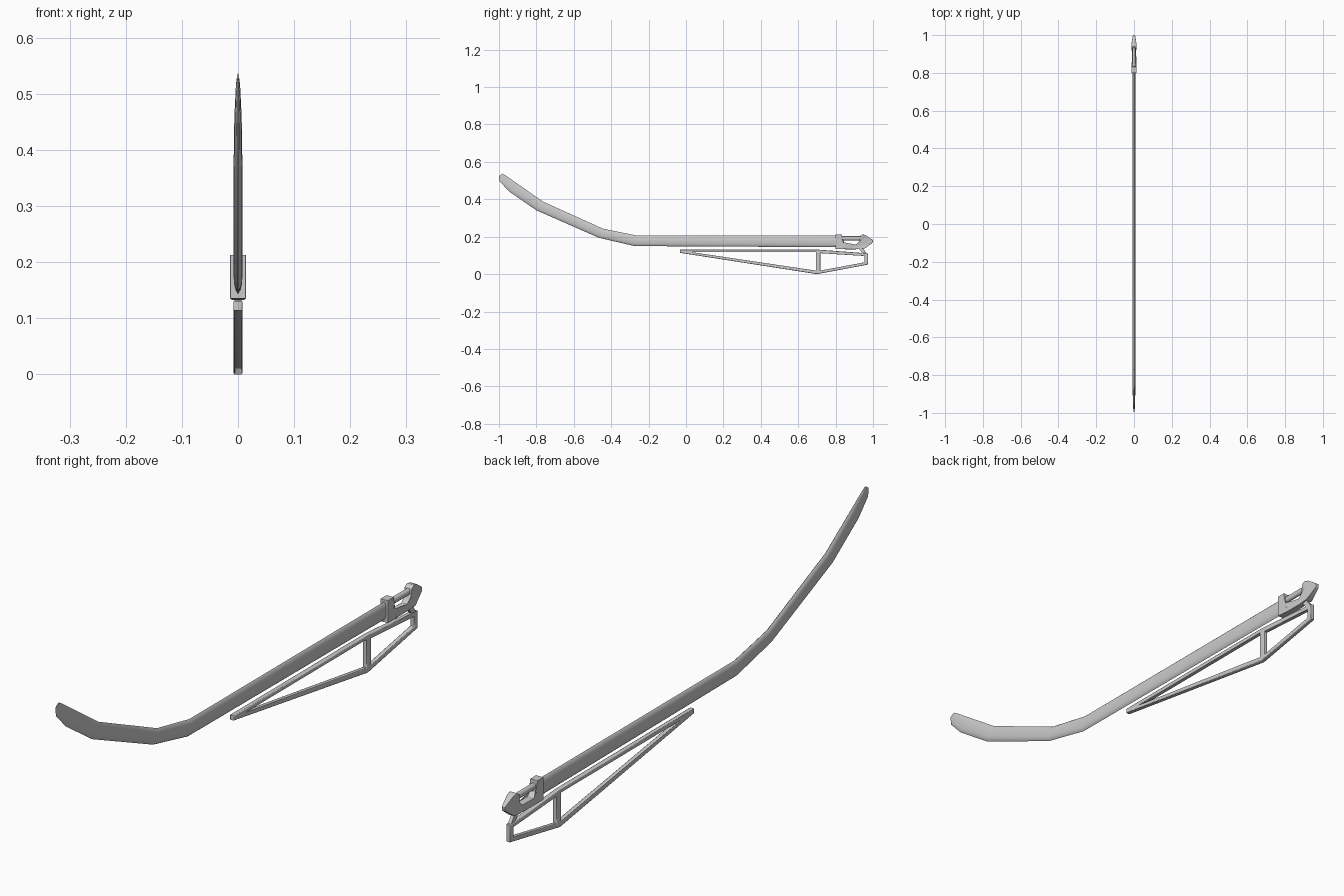
import bpy, bmesh, math
from mathutils import Vector

if "Cube" in bpy.data.objects:
    bpy.data.objects.remove(bpy.data.objects["Cube"])


def finish(name, bm, angle=40, bevel=0):
    bmesh.ops.recalc_face_normals(bm, faces=bm.faces[:])
    me = bpy.data.meshes.new(name)
    bm.to_mesh(me)
    bm.free()
    ob = bpy.data.objects.new(name, me)
    bpy.context.collection.objects.link(ob)
    if bevel:
        m = ob.modifiers.new("soft_edges", 'BEVEL')
        m.width, m.segments = bevel, 2
        m.limit_method, m.angle_limit = 'ANGLE', math.radians(40)
    bpy.ops.object.select_all(action='DESELECT')
    bpy.context.view_layer.objects.active = ob
    ob.select_set(True)
    bpy.ops.object.shade_smooth_by_angle(angle=math.radians(angle))
    return ob


def loft(name, stations, sides=12):
    """Oval tube through (top y, top z, bottom y, bottom z, half width)."""
    bm = bmesh.new()
    rings = []
    for ty, tz, by, bz, w in stations:
        top, bot = Vector((0, ty, tz)), Vector((0, by, bz))
        mid, half = (top + bot) / 2, (top - bot) / 2
        angles = [2 * math.pi * i / sides for i in range(sides)]
        rings.append([bm.verts.new(mid + half * math.cos(a) + Vector((w * math.sin(a), 0, 0)))
                      for a in angles])
    for a, b in zip(rings, rings[1:]):
        for i in range(sides):
            j = (i + 1) % sides
            bm.faces.new((a[i], a[j], b[j], b[i]))
    bm.faces.new(rings[0])
    bm.faces.new(rings[-1])
    return finish(name, bm, 50)


def plate(name, points, bevel=0):
    """Side profile of (y, z, half width) points, mirrored across x."""
    bm = bmesh.new()
    left = [bm.verts.new((-w, y, z)) for y, z, w in points]
    right = [bm.verts.new((w, y, z)) for y, z, w in points]
    n = len(points)
    caps = [bm.faces.new(left), bm.faces.new(right)]
    for i in range(n):
        j = (i + 1) % n
        bm.faces.new((left[i], left[j], right[j], right[i]))
    if len({p[2] for p in points}) > 1:
        bmesh.ops.triangulate(bm, faces=caps)
    return finish(name, bm, 40, bevel)


# Long curved boom, thin oval in section
loft("boom", [
    (-0.980, 0.537, -1.000, 0.524, 0.0015),
    (-0.962, 0.526, -0.996, 0.495, 0.004),
    (-0.895, 0.479, -0.943, 0.440, 0.0065),
    (-0.765, 0.388, -0.800, 0.341, 0.008),
    (-0.444, 0.243, -0.465, 0.194, 0.008),
    (-0.267, 0.207, -0.275, 0.150, 0.008),
    (0.815, 0.206, 0.815, 0.144, 0.008),
])

# End bracket: collar, lower jaw and pointed head
plate("end_bracket", [
    (0.800, 0.135, 0.014), (0.800, 0.213, 0.014), (0.833, 0.213, 0.014),
    (0.836, 0.172, 0.014), (0.850, 0.158, 0.012), (0.910, 0.158, 0.011),
    (0.926, 0.172, 0.013), (0.932, 0.204, 0.014), (0.944, 0.212, 0.014),
    (0.962, 0.208, 0.012), (1.000, 0.182, 0.006), (0.998, 0.168, 0.006),
    (0.955, 0.136, 0.012), (0.910, 0.133, 0.011), (0.850, 0.133, 0.012),
], 0.002)

# Pin joining the collar and head
loft("bracket_pin", [(0.825, 0.203, 0.825, 0.180, 0.009),
                     (0.945, 0.203, 0.945, 0.180, 0.009)])

# Short link down to the truss
plate("truss_link", [(y, z, 0.006) for y, z in
                     ((0.922, 0.140), (0.945, 0.140), (0.968, 0.108), (0.945, 0.108))])

# Flat truss frame with two triangular openings
W, B = 0.008, 0.0025
outlines = [
    [(-0.033, 0.114), (-0.033, 0.131), (0.705, 0.131), (0.973, 0.111),
     (0.973, 0.051), (0.700, 0.000)],
    [(0.035, 0.117), (0.694, 0.019), (0.694, 0.117)],
    [(0.718, 0.112), (0.954, 0.097), (0.954, 0.063), (0.718, 0.019)],
]
cu = bpy.data.curves.new("truss_frame", 'CURVE')
cu.dimensions, cu.fill_mode = '2D', 'BOTH'
cu.extrude, cu.bevel_depth, cu.offset, cu.bevel_resolution = W - B, B, -B, 1
for pts in outlines:
    sp = cu.splines.new('POLY')
    sp.points.add(len(pts) - 1)
    for p, (y, z) in zip(sp.points, pts):
        p.co = (y, z, 0, 1)
    sp.use_cyclic_u = True
frame = bpy.data.objects.new("truss_frame", cu)
bpy.context.collection.objects.link(frame)
frame.rotation_euler = (math.pi / 2, 0, math.pi / 2)
bpy.ops.object.select_all(action='DESELECT')
bpy.context.view_layer.objects.active = frame
frame.select_set(True)
bpy.ops.object.convert(target='MESH')
bpy.ops.object.shade_smooth_by_angle(angle=math.radians(50))
